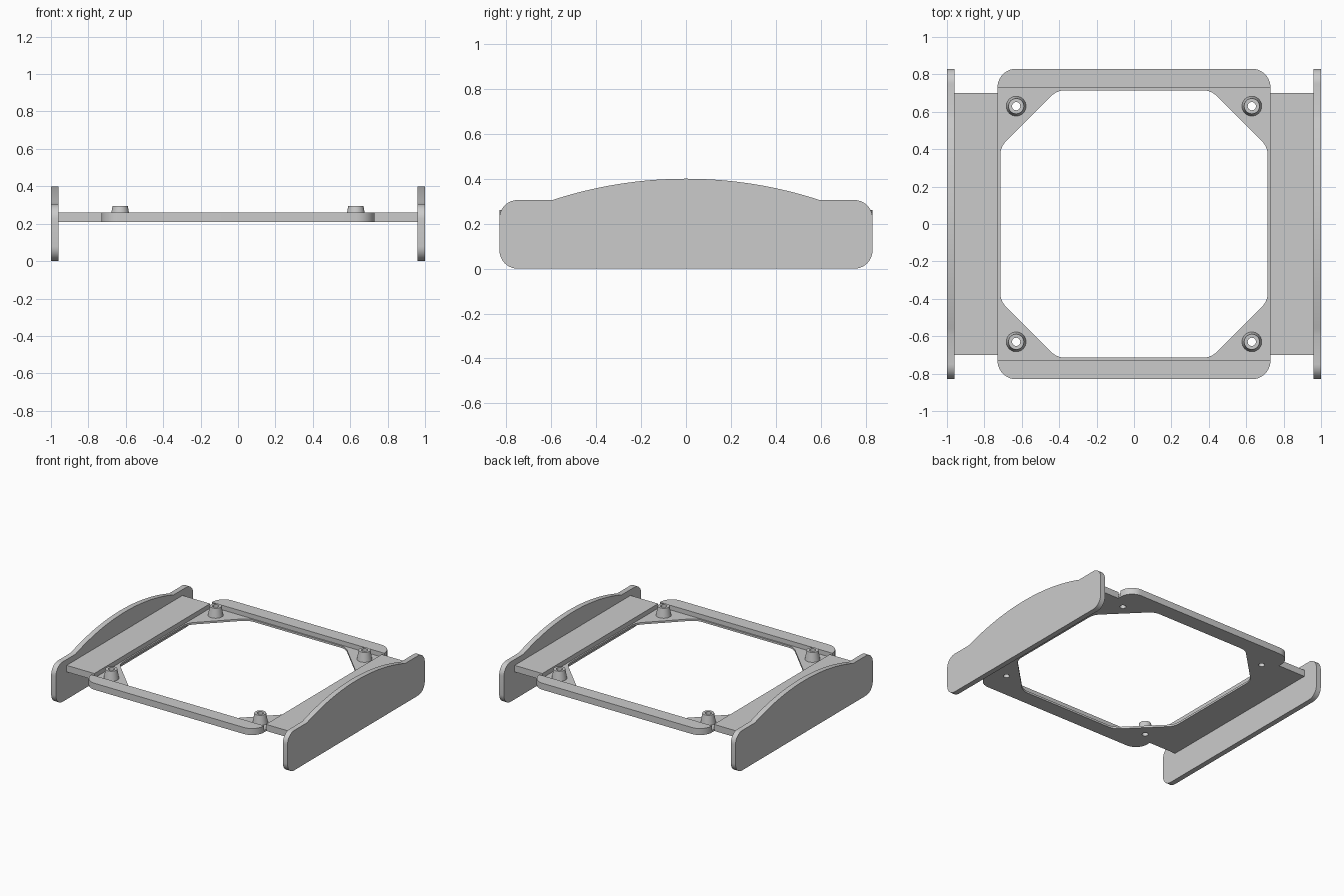
import bpy, bmesh, math
from mathutils import Vector, Matrix

if "Cube" in bpy.data.objects:
    bpy.data.objects.remove(bpy.data.objects["Cube"])

grey = bpy.data.materials.new("plain grey")
grey.use_nodes = True
colour = (0.6, 0.6, 0.6, 1)
grey.diffuse_color = colour
grey.node_tree.nodes["Principled BSDF"].inputs["Base Color"].default_value = colour

BOTTOM, FLOOR, TOP = 0.21, 0.225, 0.26
HALF_X, HALF_Y, POCKET = 0.73, 0.83, 0.726
POST, BORE, POST_TOP = 0.63, 0.022, 0.295


def rounded(corners, steps=10):
    """Outline from (x, y, radius) corners, each filleted to its radius."""
    out = []
    for i, (x, y, r) in enumerate(corners):
        p = Vector((x, y))
        if r == 0:
            out.append(p)
            continue
        a = (Vector(corners[i - 1][:2]) - p).normalized()
        b = (Vector(corners[(i + 1) % len(corners)][:2]) - p).normalized()
        half = math.acos(a.dot(b)) / 2
        centre = p + (a + b).normalized() * (r / math.sin(half))
        start = p + a * (r / math.tan(half)) - centre
        end = p + b * (r / math.tan(half)) - centre
        turn = math.pi - 2 * half
        for k in range(steps + 1):
            t = turn * k / steps
            out.append(centre + (start * math.sin(turn - t) + end * math.sin(t)) / math.sin(turn))
    return out


def circle(cx, cy, r, n=32):
    return [Vector((cx + r * math.cos(k * math.tau / n), cy + r * math.sin(k * math.tau / n)))
            for k in range(n)]


def finish(name, bm):
    bmesh.ops.remove_doubles(bm, verts=bm.verts, dist=1e-5)
    bmesh.ops.recalc_face_normals(bm, faces=bm.faces)
    mesh = bpy.data.meshes.new(name)
    bm.to_mesh(mesh)
    bm.free()
    mesh.materials.append(grey)
    ob = bpy.data.objects.new(name, mesh)
    bpy.context.collection.objects.link(ob)
    bpy.ops.object.select_all(action='DESELECT')
    ob.select_set(True)
    bpy.context.view_layer.objects.active = ob
    bpy.ops.object.shade_smooth_by_angle(angle=math.radians(30))


def prism(name, loops, low, high, turn=Matrix()):
    """Extrude a filled outline, with later loops as holes."""
    curve = bpy.data.curves.new(name, 'CURVE')
    curve.dimensions, curve.fill_mode = '2D', 'BOTH'
    curve.extrude = (high - low) / 2
    for loop in loops:
        spline = curve.splines.new('POLY')
        spline.points.add(len(loop) - 1)
        for point, p in zip(spline.points, loop):
            point.co = (p.x, p.y, 0, 1)
        spline.use_cyclic_u = True
    helper = bpy.data.objects.new(name + " outline", curve)
    bm = bmesh.new()
    mesh = bpy.data.meshes.new_from_object(helper)
    bm.from_mesh(mesh)
    bpy.data.objects.remove(helper)
    bpy.data.curves.remove(curve)
    bpy.data.meshes.remove(mesh)
    bm.transform(turn @ Matrix.Translation((0, 0, (low + high) / 2)))
    finish(name, bm)


# Thin floor with the eight-sided opening and four screw holes
outer = rounded([(sx * HALF_X, sy * HALF_Y, 0.1)
                 for sx, sy in ((1, -1), (1, 1), (-1, 1), (-1, -1))])
W, C = 0.715, 0.412
opening = rounded([(W, -C, 0.11), (W, C, 0.11), (C, W, 0.11), (-C, W, 0.11),
                   (-W, C, 0.11), (-W, -C, 0.11), (-C, -W, 0.11), (C, -W, 0.11)])
signs = [(sx, sy) for sx in (-1, 1) for sy in (-1, 1)]
holes = [circle(sx * POST, sy * POST, BORE) for sx, sy in signs]
prism("floor_frame", [outer, opening] + holes, BOTTOM, FLOOR)

# Raised front and back rails
for s, name in ((-1, "front_rail"), (1, "back_rail")):
    rail = rounded([(-HALF_X, s * POCKET, 0), (HALF_X, s * POCKET, 0),
                    (HALF_X, s * HALF_Y, 0.1), (-HALF_X, s * HALF_Y, 0.1)])
    prism(name, [rail], FLOOR, TOP)

# Side profile: rounded ends, flat shoulders and a shallow arched top
SHOULDER, PEAK, SPAN = 0.305, 0.4, 0.595
rise = PEAK - SHOULDER
R = (SPAN ** 2 + rise ** 2) / (2 * rise)
sweep = math.asin(SPAN / R)
arch = [(R * math.sin(t), PEAK - R + R * math.cos(t), 0)
        for t in (sweep * (1 - k / 16) for k in range(33))]
profile = rounded([(-HALF_Y, 0, 0.08), (HALF_Y, 0, 0.08), (HALF_Y, SHOULDER, 0.08)]
                  + arch + [(-HALF_Y, SHOULDER, 0.08)])
upright = Matrix(((0, 0, 1, 0), (1, 0, 0, 0), (0, 1, 0, 0), (0, 0, 0, 1)))

# Side wings and upright side plates
for s, side in ((-1, "right"), (1, "left")):
    wing = rounded([(s * POCKET, -0.7, 0), (s * 0.96, -0.7, 0),
                    (s * 0.96, 0.7, 0), (s * POCKET, 0.7, 0)])
    prism(side + "_wing", [wing], BOTTOM, TOP)
    low, high = sorted((s * 0.96, s))
    prism(side + "_side_plate", [profile], low, high, upright)

# Tapered hollow mounting posts
for sx, sy in signs:
    bm = bmesh.new()
    section = [bm.verts.new((r, 0, z)) for r, z in
               ((BORE, FLOOR), (0.053, FLOOR), (0.041, POST_TOP), (BORE, POST_TOP))]
    edges = [bm.edges.new((section[i - 1], section[i])) for i in range(4)]
    bmesh.ops.spin(bm, geom=section + edges, cent=(0, 0, 0), axis=(0, 0, 1),
                   angle=math.tau, steps=32)
    bm.transform(Matrix.Translation((sx * POST, sy * POST, 0)))
    finish(("back" if sy > 0 else "front") + ("_left" if sx > 0 else "_right") + "_post", bm)
